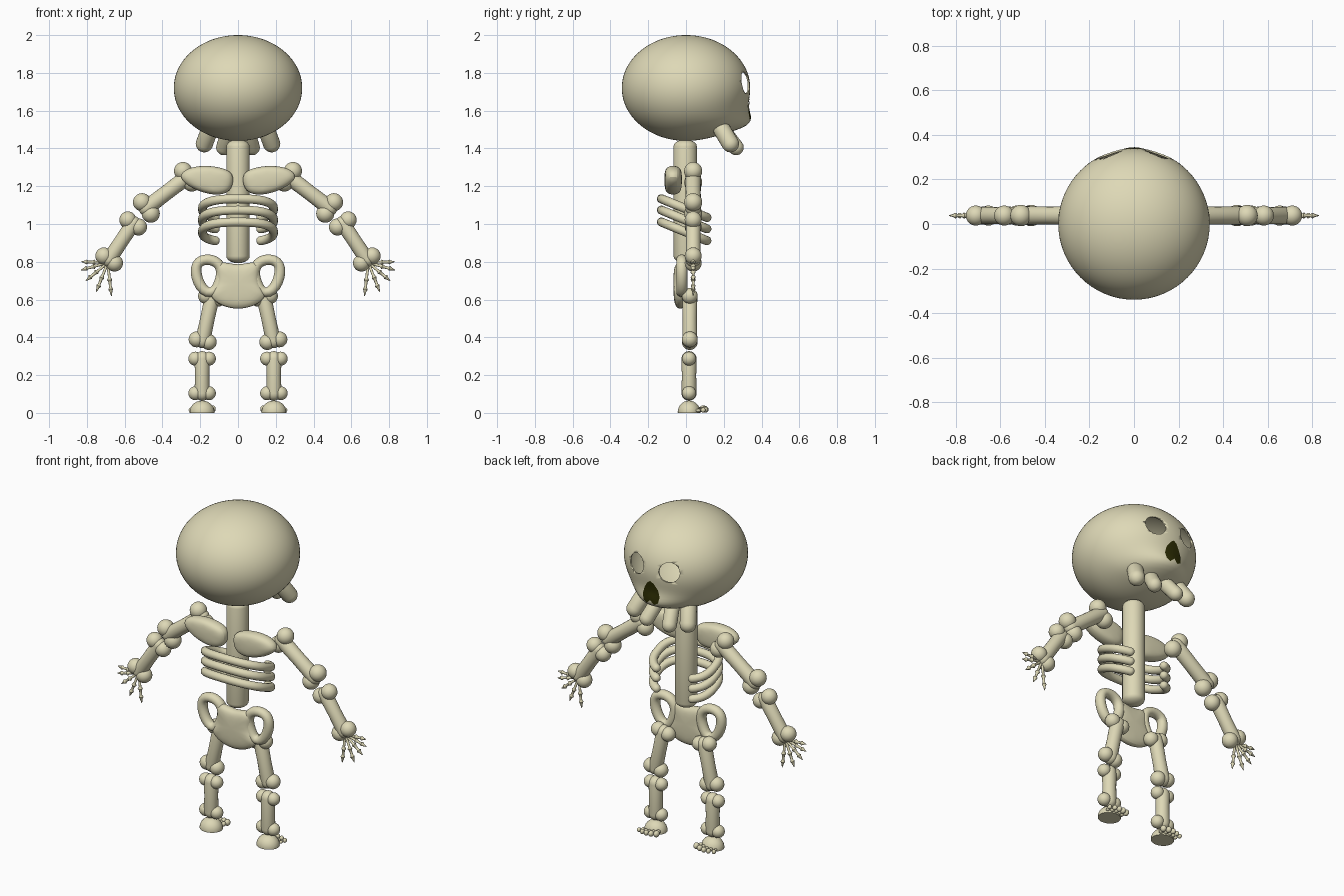
import bpy, bmesh, math
from mathutils import Vector, Matrix

cube = bpy.data.objects.get("Cube")
if cube:
    bpy.data.objects.remove(cube)

X, Y, Z = Vector((1, 0, 0)), Vector((0, 1, 0)), Vector((0, 0, 1))
SIDES = (("left", 1), ("right", -1))


def material(name, rgb):
    mat = bpy.data.materials.new(name)
    mat.use_nodes = True
    mat.diffuse_color = (*rgb, 1)
    mat.node_tree.nodes["Principled BSDF"].inputs["Base Color"].default_value = (*rgb, 1)
    return mat


bone_mat = material("bone", (0.73, 0.69, 0.47))
dark_mat = material("dark olive", (0.025, 0.025, 0.001))


def finish(name, bm, mat=bone_mat, recalc=True):
    if recalc:
        bmesh.ops.recalc_face_normals(bm, faces=bm.faces)
    mesh = bpy.data.meshes.new(name)
    bm.to_mesh(mesh)
    bm.free()
    mesh.materials.append(mat)
    obj = bpy.data.objects.new(name, mesh)
    bpy.context.collection.objects.link(obj)
    bpy.ops.object.select_all(action="DESELECT")
    obj.select_set(True)
    bpy.context.view_layer.objects.active = obj
    bpy.ops.object.shade_smooth_by_angle(angle=math.radians(50))
    return obj


def ball(bm, center, size):
    mat = Matrix.Translation(center) @ Matrix.Diagonal((*size, 1))
    bmesh.ops.create_uvsphere(bm, u_segments=24, v_segments=14, radius=1, matrix=mat)


def sweep(bm, points, radii, ref=Y, closed=False, sides=20, dome=1.0):
    """Round tube along points; open ends get domes."""
    pts = [Vector(p) for p in points]
    n = len(pts)
    rings = []
    for i, p in enumerate(pts):
        a = pts[i - 1] if closed or i else p
        b = pts[(i + 1) % n] if closed or i < n - 1 else p
        rings.append((p, (b - a).normalized(), radii[i]))
    if not closed:
        p, t, r = rings[0]
        q, u, s = rings[-1]
        angles = [math.radians(d) for d in (18, 36, 54, 72, 88)]
        start = [(p - t * r * dome * math.sin(d), t, r * math.cos(d)) for d in angles]
        end = [(q + u * s * dome * math.sin(d), u, s * math.cos(d)) for d in angles]
        rings = start[::-1] + rings + end
    loops = []
    for p, t, r in rings:
        n1 = t.cross(ref).normalized()
        n2 = t.cross(n1)
        turn = [2 * math.pi * k / sides for k in range(sides)]
        loops.append([bm.verts.new(p + (n1 * math.cos(a) + n2 * math.sin(a)) * r) for a in turn])
    pairs = list(zip(loops, loops[1:]))
    if closed:
        pairs.append((loops[-1], loops[0]))
    else:
        bm.faces.new(loops[0])
        bm.faces.new(loops[-1])
    for a, b in pairs:
        for k in range(sides):
            j = (k + 1) % sides
            bm.faces.new((a[k], a[j], b[j], b[k]))


def pillow(name, outline, y, thick):
    """Puffy plate from an outline in x and z."""
    bm = bmesh.new()
    cx = sum(p[0] for p in outline) / len(outline)
    cz = sum(p[1] for p in outline) / len(outline)
    loops = []
    for scale, dy in ((0.7, -thick), (1.05, -thick * 0.5), (1.05, thick * 0.5), (0.7, thick)):
        loops.append([bm.verts.new((cx + (x - cx) * scale, y + dy, cz + (z - cz) * scale))
                      for x, z in outline])
    for a, b in zip(loops, loops[1:]):
        for k in range(len(a)):
            j = (k + 1) % len(a)
            bm.faces.new((a[k], a[j], b[j], b[k]))
    bm.faces.new(loops[0])
    bm.faces.new(loops[-1])
    obj = finish(name, bm)
    obj.data.shade_smooth()
    sub = obj.modifiers.new("round", "SUBSURF")
    sub.levels = sub.render_levels = 2


def long_bone(name, top, bottom, y, shaft, lobe, spread):
    """Shaft with two knobs at each end, given by x and z."""
    bm = bmesh.new()
    a, b = Vector((top[0], y, top[1])), Vector((bottom[0], y, bottom[1]))
    across = (b - a).normalized().cross(Y) * spread
    sweep(bm, [a, (a + b) / 2, b], [shaft, shaft * 0.95, shaft])
    for end in (a, b):
        for s in (1, -1):
            ball(bm, end + across * s, (lobe, lobe, lobe))
    finish(name, bm)


# Skull: ellipsoid with a snout bulge at +y
HEAD_Z, HEAD_R, HEAD_H = 1.72, 0.34, 0.28


def snout(x, z):
    width = 0.07 if z > 1.525 else 0.05
    return 0.08 * math.exp(-(x / 0.2) ** 2 - ((z - 1.525) / width) ** 2)


def face_y(x, z):
    return HEAD_R * math.sqrt(1 - (x / HEAD_R) ** 2 - ((z - HEAD_Z) / HEAD_H) ** 2) + snout(x, z)


bm = bmesh.new()
bmesh.ops.create_uvsphere(bm, u_segments=64, v_segments=44, radius=1)
for v in bm.verts:
    v.co = Vector((v.co.x * HEAD_R, v.co.y * HEAD_R, HEAD_Z + v.co.z * HEAD_H))
    v.co.y += snout(v.co.x, v.co.z) * min(1, max(0, v.co.y / 0.1))
skull = finish("skull", bm)
shell = skull.modifiers.new("shell", "SOLIDIFY")
shell.thickness = 0.008
shell.offset = -1

# Eye sockets cut through the shell
for side, s in SIDES:
    bm = bmesh.new()
    place = Matrix.Translation((s * 0.108, 0.31, 1.748)) @ Matrix.Rotation(math.pi / 2, 4, "X")
    bmesh.ops.create_cone(bm, cap_ends=True, segments=32, radius1=0.057, radius2=0.057,
                          depth=0.24, matrix=place)
    cutter = finish(side + "_eye_cutter", bm)
    cutter.hide_render = True
    cutter.display_type = "WIRE"
    cut = skull.modifiers.new(side + "_eye", "BOOLEAN")
    cut.operation = "DIFFERENCE"
    cut.solver = "EXACT"
    cut.object = cutter
    cutter.hide_set(True)

# Nose: dark upside-down heart lying on the face
half = [(0, 0.07), (0.022, 0.055), (0.045, 0.02), (0.056, -0.02), (0.048, -0.055),
        (0.025, -0.068), (0, -0.045)]
outline = half + [(-x, z) for x, z in half[-2:0:-1]]
bm = bmesh.new()
loops = []
for scale in (0.05, 0.35, 0.7, 1):
    loops.append([bm.verts.new((x * scale, face_y(x * scale, 1.61 + z * scale) + 0.004,
                                1.61 + z * scale)) for x, z in outline])
for a, b in zip(loops, loops[1:]):
    for k in range(len(a)):
        j = (k + 1) % len(a)
        bm.faces.new((a[k], a[j], b[j], b[k]))
bm.faces.new(loops[0])
for f in bm.faces:
    f.normal_update()
    if f.normal.y < 0:
        f.normal_flip()
finish("nose", bm, dark_mat, recalc=False)

# Teeth
for side, s in SIDES:
    for name, a, b, r in (("inner", (0.05, 0.2, 1.49), (0.075, 0.265, 1.405), 0.041),
                          ("outer", (0.15, 0.19, 1.5), (0.178, 0.235, 1.425), 0.046)):
        bm = bmesh.new()
        sweep(bm, [(s * a[0], *a[1:]), (s * b[0], *b[1:])], [r, r], ref=X)
        finish(f"{side}_{name}_tooth", bm)

# Spine
bm = bmesh.new()
sweep(bm, [(0, -0.004, 0.83), (0, -0.004, 1.41)], [0.062, 0.062], sides=32, dome=0.6)
finish("spine", bm)

# Ribs: slanted hoops, open at +y
for i, height in enumerate((1.08, 1.02, 0.957)):
    path = []
    for k in range(41):
        a = math.radians(-145 + 290 * k / 40)
        sx, cy = math.sin(a), -math.cos(a)
        x = 0.188 * math.copysign(abs(sx) ** 0.8, sx)
        y = 0.13 * math.copysign(abs(cy) ** 0.8, cy)
        path.append((x, y, height - 0.41 * y))
    bm = bmesh.new()
    sweep(bm, path, [0.024] * len(path), ref=Z, sides=14)
    finish(f"rib_{i + 1}", bm)

# Pelvis: middle plate and an open wing on each side
half = [(0, 0.775), (0.08, 0.80), (0.115, 0.78), (0.1, 0.71), (0.12, 0.66),
        (0.15, 0.62), (0.09, 0.57), (0, 0.55)]
pillow("pelvis", half + [(-x, z) for x, z in half[-2:0:-1]], -0.03, 0.038)
loop = [(0.09, 0.775), (0.12, 0.805), (0.165, 0.815), (0.21, 0.802), (0.224, 0.765), (0.22, 0.72),
        (0.2, 0.67), (0.165, 0.635), (0.125, 0.64), (0.1, 0.68), (0.085, 0.73)]
for side, s in SIDES:
    bm = bmesh.new()
    sweep(bm, [(s * x, -0.022, z) for x, z in loop], [0.03] * len(loop), closed=True)
    wing = finish(side + "_pelvis_wing", bm)
    wing.modifiers.new("round", "SUBSURF").levels = 1

# Shoulder blades, arms and legs
blade = [(0.025, 1.245), (0.045, 1.285), (0.15, 1.31), (0.26, 1.3), (0.32, 1.25),
         (0.24, 1.185), (0.12, 1.15), (0.04, 1.17)]
fingers = [(0.828, 0.8), (0.83, 0.757), (0.805, 0.7), (0.75, 0.642), (0.67, 0.62)]
for side, s in SIDES:
    pillow(side + "_shoulder_blade", [(s * x, z) for x, z in blade], -0.068, 0.048)
    long_bone(side + "_upper_arm", (s * 0.268, 1.25), (s * 0.485, 1.085), 0.038, 0.042, 0.048, 0.038)
    long_bone(side + "_forearm", (s * 0.555, 1.003), (s * 0.682, 0.812), 0.038, 0.04, 0.045, 0.034)
    long_bone(side + "_thigh", (s * 0.137, 0.612), (s * 0.187, 0.382), 0.02, 0.04, 0.042, 0.033)
    long_bone(side + "_shin", (s * 0.19, 0.287), (s * 0.19, 0.104), 0.016, 0.04, 0.037, 0.036)

    # Fingers: thin bones with knuckles and pointed tips
    wrist = Vector((s * 0.69, 0.038, 0.795))
    for i, (x, z) in enumerate(fingers):
        tip = Vector((s * x, 0.038, z))
        profile = [(0, 0.008), (0.45, 0.007), (0.52, 0.014), (0.58, 0.008), (0.74, 0.007),
                   (0.8, 0.013), (0.86, 0.008), (1, 0.002)]
        bm = bmesh.new()
        sweep(bm, [wrist.lerp(tip, t) for t, r in profile], [r for t, r in profile], sides=10)
        finish(f"{side}_finger_{i + 1}", bm)

    # Foot: half dome with a row of toes
    bm = bmesh.new()
    ball(bm, (s * 0.19, 0.016, 0.004), (0.066, 0.06, 0.061))
    geom = bm.verts[:] + bm.edges[:] + bm.faces[:]
    cut = bmesh.ops.bisect_plane(bm, geom=geom, plane_co=(0, 0, 0), plane_no=(0, 0, -1),
                                 clear_outer=True)
    bmesh.ops.holes_fill(bm, edges=[e for e in bm.edges if e.is_boundary])
    finish(side + "_foot", bm)
    bm = bmesh.new()
    for k in range(5):
        off = (k - 2) * 0.029
        y = 0.104 - 4 * off * off
        r = 0.019 - 0.0015 * k
        ball(bm, (s * (0.192 + off), y, r + 0.002), (r * 0.85, r, r))
        ball(bm, (s * (0.192 + off * 0.85), y - 0.025, r), (r * 0.7, r, r * 0.7))
    finish(side + "_toes", bm)
